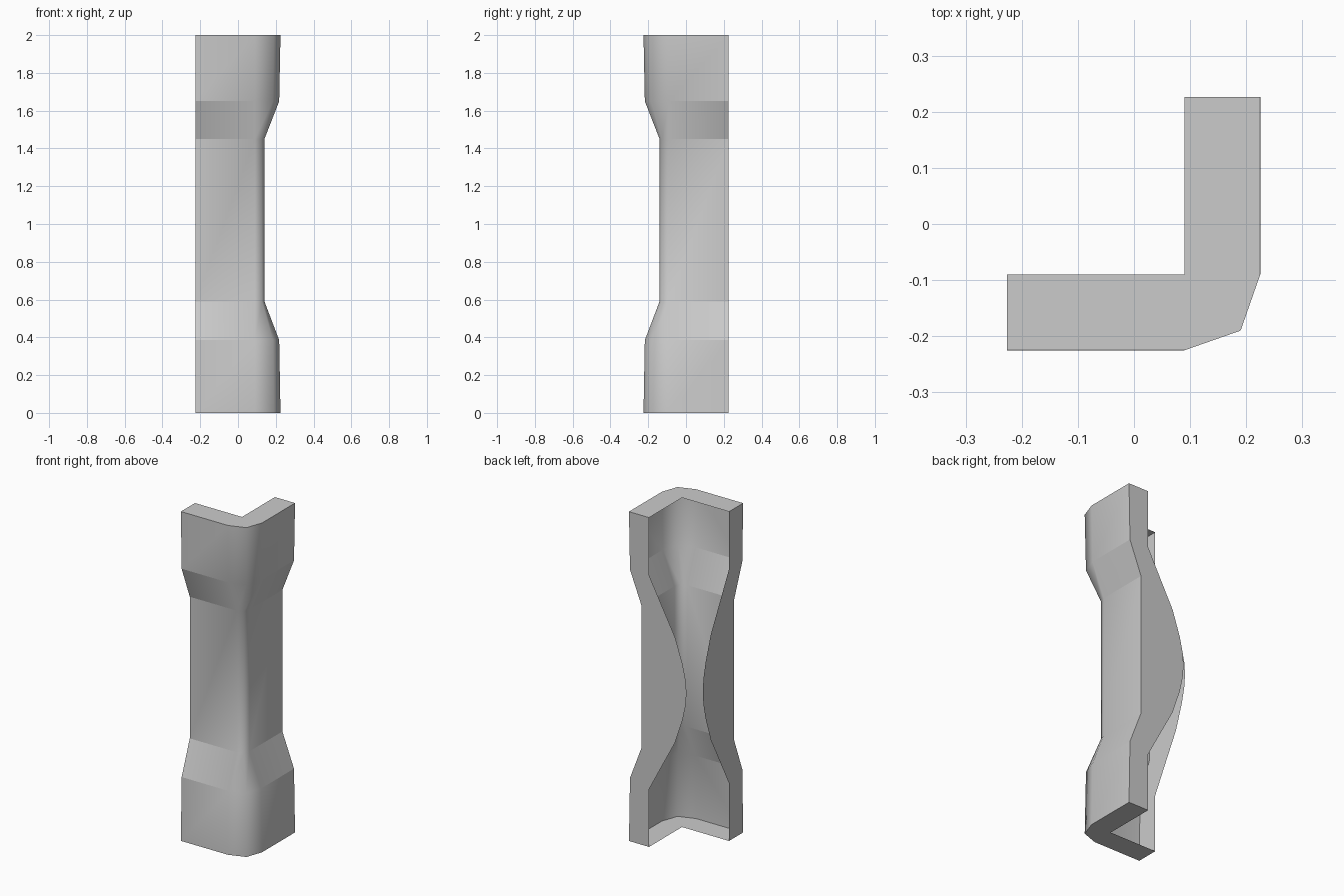
import bpy, bmesh, math

if "Cube" in bpy.data.objects:
    bpy.data.objects.remove(bpy.data.objects["Cube"])

END = 0.226       # arm ends
IN = 0.09         # inner edge of the L-shaped caps
# outer wall: (height, distance of the outer faces, corner position)
LEVELS = [(0, .225, .19), (.385, .218, .185), (.59, .14, .127),
          (1.45, .14, .127), (1.65, .218, .185), (2, .225, .19)]
# bulging free edge of the end plates, upper half: (x, height)
BULGE = [(.09, 1.65), (-.005, 1.47), (-.085, 1.32), (-.135, 1.17), (-.155, 1.08), (-.162, 1.0)]

bm = bmesh.new()

# outer skin: two arms joined by a chamfered corner
rows = []
for z, d, c in LEVELS:
    pts = [(-END, -d), (IN, -d), (c, -c), (d, -IN), (d, END)]
    rows.append([bm.verts.new((x, y, z)) for x, y in pts])
for a, b in zip(rows, rows[1:]):
    for i in range(4):
        bm.faces.new((a[i], a[i + 1], b[i + 1], b[i]))


def inner(x, z):
    """Matching free-edge vertices on the left and back arm ends."""
    return bm.verts.new((-END, -x, z)), bm.verts.new((x, END, z))


# end plates: outer wall line closed by the bulging free edge
edge = [(IN, 2.0)] + BULGE + [(x, 2 - z) for x, z in BULGE[-2::-1]] + [(IN, 0.0)]
pairs = [inner(x, z) for x, z in edge]
left = [p[0] for p in pairs]
back = [p[1] for p in pairs]
bm.faces.new([r[0] for r in rows] + left)
bm.faces.new(([r[4] for r in rows] + back)[::-1])

# L-shaped caps, top and bottom (the inside stays open)
for row, k, z in ((rows[-1], 0, 2.0), (rows[0], -1, 0.0)):
    corner = bm.verts.new((IN, -IN, z))
    loop = row + [back[k], corner, left[k]]
    bm.faces.new(loop if z else loop[::-1])

# smooth corner, crisp folds on the flat arms and around the plates
bm.normal_update()
for f in bm.faces:
    f.smooth = True
for e in bm.edges:
    p, q = (v.co for v in e.verts)
    fold = abs(p.z - q.z) < .001 and (abs(p.x) > .22 or abs(q.x) > .22 or p.y > .2 or q.y > .2)
    if fold or e.calc_face_angle(0) > math.radians(60):
        e.smooth = False

mesh = bpy.data.meshes.new("corner_pillar")
bm.to_mesh(mesh)
bm.free()
bpy.context.collection.objects.link(bpy.data.objects.new("corner_pillar", mesh))
